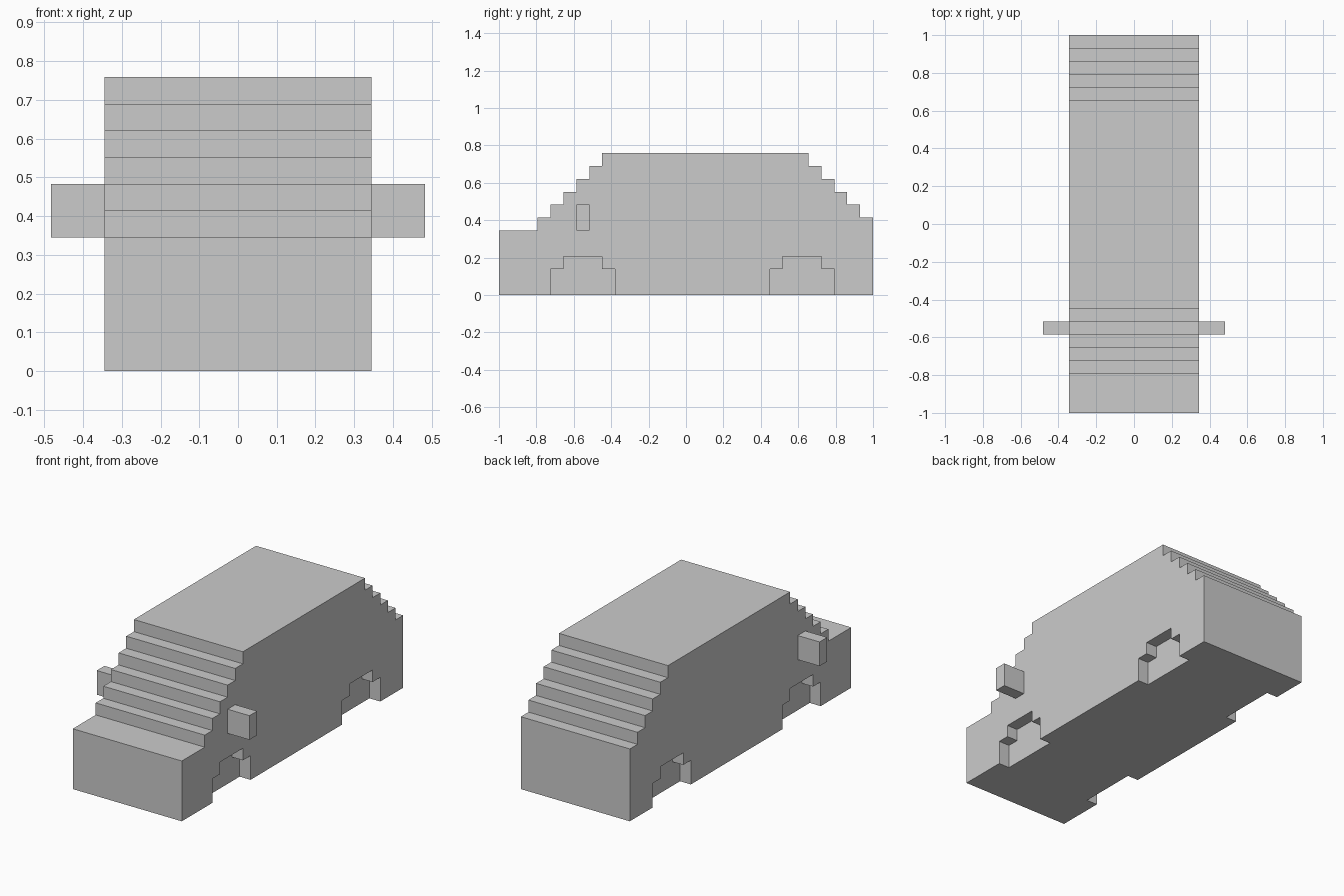
import bpy, bmesh

if "Cube" in bpy.data.objects:
    bpy.data.objects.remove(bpy.data.objects["Cube"])

U = 2 / 29  # one block; the car is 29 blocks long


def prism(name, profile, x0, x1):
    """Extrude a side profile of (y, z) block coordinates from x0 to x1."""
    bm = bmesh.new()
    verts = [bm.verts.new((x0 * U, y * U - 1, z * U)) for y, z in profile]
    face = bm.faces.new(verts)
    ext = bmesh.ops.extrude_face_region(bm, geom=[face])
    moved = [v for v in ext["geom"] if isinstance(v, bmesh.types.BMVert)]
    bmesh.ops.translate(bm, verts=moved, vec=((x1 - x0) * U, 0, 0))
    bmesh.ops.recalc_face_normals(bm, faces=bm.faces)
    mesh = bpy.data.meshes.new(name)
    bm.to_mesh(mesh)
    bm.free()
    obj = bpy.data.objects.new(name, mesh)
    bpy.context.collection.objects.link(obj)
    return obj


# Car body: stepped windscreen, flat roof, stepped tail
profile = [(0, 0), (0, 5)]
for i in range(6):
    profile += [(3 + i, 5 + i), (3 + i, 6 + i)]
for i in range(5):
    profile += [(24 + i, 11 - i), (24 + i, 10 - i)]
profile += [(29, 6), (29, 0)]
body = prism("car_body", profile, -5, 5)

# Wheel arches: stepped recesses one block deep on both sides
cutters = []
for y in (4, 21):
    arch = [(y, -1), (y, 2), (y + 1, 2), (y + 1, 3),
            (y + 4, 3), (y + 4, 2), (y + 5, 2), (y + 5, -1)]
    for x0, x1 in ((4, 6), (-6, -4)):
        cutter = prism("wheel_arch_cutter", arch, x0, x1)
        cutter.hide_render = True
        mod = body.modifiers.new("wheel_arch", 'BOOLEAN')
        mod.operation = 'DIFFERENCE'
        mod.solver = 'EXACT'
        mod.object = cutter
        cutters.append(cutter)

# Bake the recesses into the body and drop the cutters
bpy.context.view_layer.update()
deps = bpy.context.evaluated_depsgraph_get()
cut_mesh = bpy.data.meshes.new_from_object(body.evaluated_get(deps))
body.modifiers.clear()
body.data = cut_mesh
for cutter in cutters:
    bpy.data.objects.remove(cutter)

# Wing mirrors on both sides
wing = prism("wing_mirrors", [(6, 5), (6, 7), (7, 7), (7, 5)], 5, 7)
wing.modifiers.new("both_sides", 'MIRROR').use_axis[0] = True
